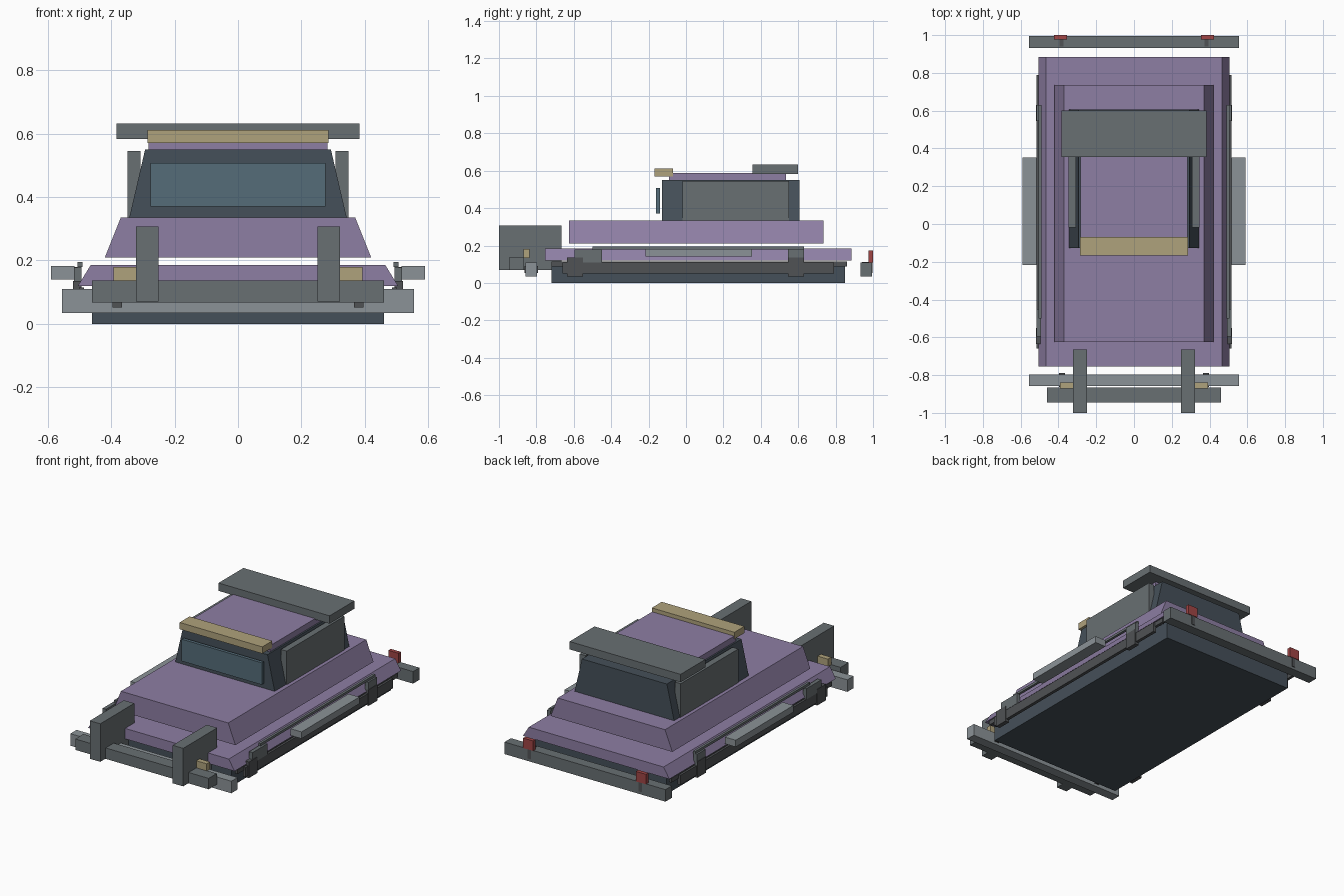
import bpy


def mat(name, r, g, b):
    m = bpy.data.materials.new(name)
    m.diffuse_color = (r, g, b, 1)
    return m


PURPLE = mat("purple_paint", 0.27, 0.21, 0.37)
DARK = mat("dark_slate", 0.06, 0.08, 0.10)
GREY = mat("mid_grey", 0.14, 0.16, 0.17)
LIGHT = mat("light_grey", 0.26, 0.29, 0.31)
RAIL = mat("rail_grey", 0.08, 0.085, 0.09)
GLASS = mat("glass", 0.09, 0.15, 0.19)
TAN = mat("tan_lamp", 0.43, 0.36, 0.20)
RED = mat("red_lamp", 0.35, 0.06, 0.06)


def block(name, x, y, z, m, top=None):
    """Box from (min, max) ranges; top gives the x range of the upper face."""
    t = top or x
    verts = [(x[0], y[0], z[0]), (x[1], y[0], z[0]), (x[1], y[1], z[0]), (x[0], y[1], z[0]),
             (t[0], y[0], z[1]), (t[1], y[0], z[1]), (t[1], y[1], z[1]), (t[0], y[1], z[1])]
    faces = [(3, 2, 1, 0), (4, 5, 6, 7), (0, 1, 5, 4), (1, 2, 6, 5), (2, 3, 7, 6), (3, 0, 4, 7)]
    me = bpy.data.meshes.new(name)
    me.from_pydata(verts, [], faces)
    me.materials.append(m)
    ob = bpy.data.objects.new(name, me)
    bpy.context.collection.objects.link(ob)
    return ob


def wide(name, half, y, z, m, top=None):
    return block(name, (-half, half), y, z, m, (-top, top) if top else None)


def pair(name, x, y, z, m):
    block(name + "_right", x, y, z, m)
    block(name + "_left", (-x[1], -x[0]), y, z, m)


# Body
wide("base_slab", 0.46, (-0.72, 0.85), (0, 0.11), DARK)
wide("lower_hull", 0.505, (-0.755, 0.885), (0.12, 0.185), PURPLE, 0.465)
wide("upper_hull", 0.42, (-0.625, 0.735), (0.21, 0.335), PURPLE, 0.37)

# Cabin
wide("cabin", 0.343, (-0.128, 0.607), (0.335, 0.55), DARK, 0.293)
wide("roof", 0.283, (-0.09, 0.535), (0.55, 0.588), PURPLE)
wide("windshield", 0.276, (-0.16, -0.14), (0.37, 0.507), GLASS)
pair("side_panel", (0.308, 0.348), (-0.018, 0.55), (0.335, 0.545), GREY)
wide("roof_lamp_bar", 0.285, (-0.168, -0.07), (0.57, 0.612), TAN)
wide("roof_rack", 0.383, (0.355, 0.6), (0.583, 0.632), GREY)

# Side rails, guards and steps
pair("side_rail", (0.495, 0.515), (-0.66, 0.79), (0.05, 0.11), RAIL)
pair("rail_trim", (0.485, 0.502), (-0.72, 0.86), (0.088, 0.115), RAIL)
pair("upper_trim", (0.49, 0.506), (-0.5, 0.63), (0.18, 0.195), GREY)
for end, y in (("front", (-0.595, -0.45)), ("rear", (0.545, 0.63))):
    pair(end + "_guard", (0.493, 0.517), y, (0.11, 0.178 if end == "front" else 0.18), GREY)
for end, y in (("front", (-0.635, -0.55)), ("rear", (0.545, 0.63))):
    pair(end + "_rail_foot", (0.493, 0.52), y, (0.035, 0.135), RAIL)
pair("side_step", (0.515, 0.59), (-0.217, 0.353), (0.14, 0.182), LIGHT)

# Bumpers
wide("front_bumper", 0.555, (-0.858, -0.797), (0.035, 0.11), LIGHT)
wide("rear_bumper", 0.555, (0.932, 0.995), (0.035, 0.11), GREY)
wide("push_bar", 0.46, (-0.946, -0.866), (0.068, 0.136), GREY)
pair("push_upright", (0.25, 0.322), (-1.0, -0.665), (0.07, 0.307), GREY)
pair("front_peg", (0.366, 0.396), (-0.864, -0.79), (0.052, 0.09), RAIL)
pair("rear_peg", (0.372, 0.394), (0.94, 0.998), (0.052, 0.112), RAIL)

# Lamps
pair("headlight", (0.322, 0.393), (-0.87, -0.838), (0.133, 0.18), TAN)
pair("tail_lamp", (0.354, 0.423), (0.976, 1.0), (0.11, 0.172), RED)
